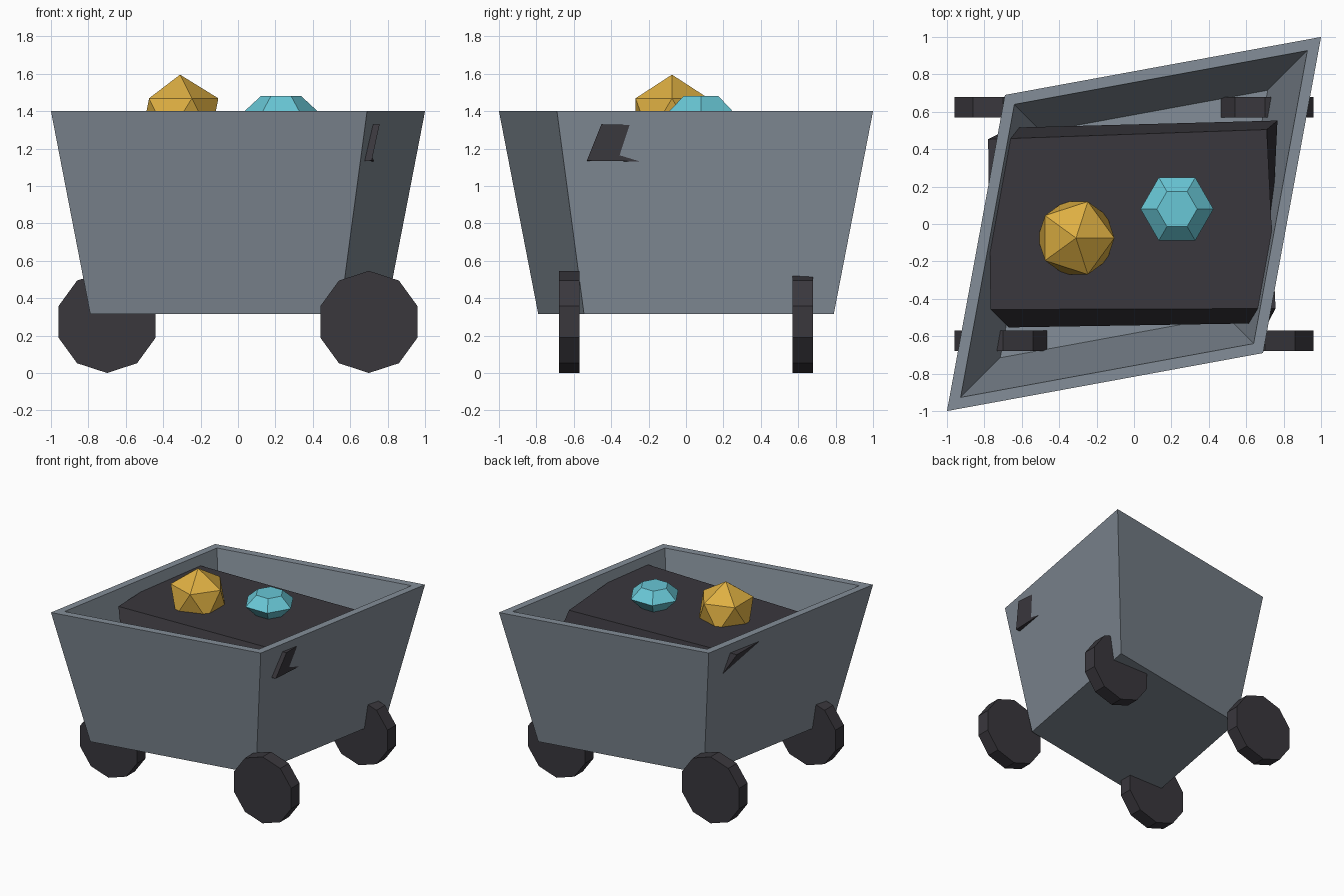
import bpy, bmesh, math
from mathutils import Matrix, Vector

cube = bpy.data.objects.get("Cube")
if cube:
    bpy.data.objects.remove(cube, do_unlink=True)


def material(name, rgb):
    m = bpy.data.materials.new(name)
    m.use_nodes = True
    m.diffuse_color = (*rgb, 1)
    bsdf = next(n for n in m.node_tree.nodes if n.type == 'BSDF_PRINCIPLED')
    bsdf.inputs["Base Color"].default_value = (*rgb, 1)
    return m


steel = material("steel_grey", (0.23, 0.27, 0.315))
coal = material("coal_black", (0.041, 0.038, 0.046))
gold = material("gold", (0.73, 0.43, 0.055))
cyan = material("gem_cyan", (0.14, 0.57, 0.67))


def finish(name, bm, mat):
    bmesh.ops.recalc_face_normals(bm, faces=bm.faces[:])
    mesh = bpy.data.meshes.new(name)
    bm.to_mesh(mesh)
    bm.free()
    mesh.materials.append(mat)
    obj = bpy.data.objects.new(name, mesh)
    bpy.context.collection.objects.link(obj)
    return obj


def loft(name, rings, mat):
    """Bridge equal-sized rings of points and cap both ends."""
    bm = bmesh.new()
    loops = [[bm.verts.new(p) for p in ring] for ring in rings]
    n = len(loops[0])
    for lower, upper in zip(loops, loops[1:]):
        for i in range(n):
            j = (i + 1) % n
            bm.faces.new((lower[i], lower[j], upper[j], upper[i]))
    bm.faces.new(loops[0])
    bm.faces.new(loops[-1])
    return finish(name, bm, mat)


# Tapered, hollow, diamond-shaped cart body
def diamond(scale, z):
    corners = ((-1, -1), (0.69, -0.69), (1, 1), (-0.69, 0.69))
    return [(x * scale, y * scale, z) for x, y in corners]


loft("cart_body", [diamond(0.79, 0.315), diamond(1, 1.4),
                   diamond(0.927, 1.4), diamond(0.715, 0.39)], steel)

# Four ten-sided wheels
for side, x in (("left", 0.7), ("right", -0.7)):
    for end, y in (("front", -0.625), ("back", 0.625)):
        bm = bmesh.new()
        rim = [[(x + 0.273 * math.sin(k * math.tau / 10), y + dy,
                 0.273 + 0.273 * math.cos(k * math.tau / 10))
                for k in range(10)] for dy in (-0.055, 0.055)]
        bm.free()
        loft(f"{end}_{side}_wheel", rim, coal)

# Irregular coal slab whose corners break through the walls
loft("coal_slab", [
    [(-0.67, -0.553, 1.1), (0.715, -0.53, 1.135),
     (0.767, 0.553, 1.12), (-0.66, 0.515, 1.11)],
    [(-0.767, -0.457, 1.305), (0.757, -0.452, 1.33),
     (0.71, 0.505, 1.307), (-0.78, 0.453, 1.32)]], coal)

# Gold nugget
bm = bmesh.new()
bmesh.ops.create_icosphere(bm, subdivisions=1, radius=0.229,
                           matrix=Matrix.Translation((-0.31, -0.075, 1.366)))
finish("gold_nugget", bm, gold)


# Six-sided cut gem
def hexagon(r, z):
    return [(0.23 + r * math.cos(k * math.tau / 6),
             0.08 + r * math.sin(k * math.tau / 6), z) for k in range(6)]


loft("cut_gem", [hexagon(0.01, 1.21), hexagon(0.195, 1.4),
                 hexagon(0.108, 1.48)], cyan)
